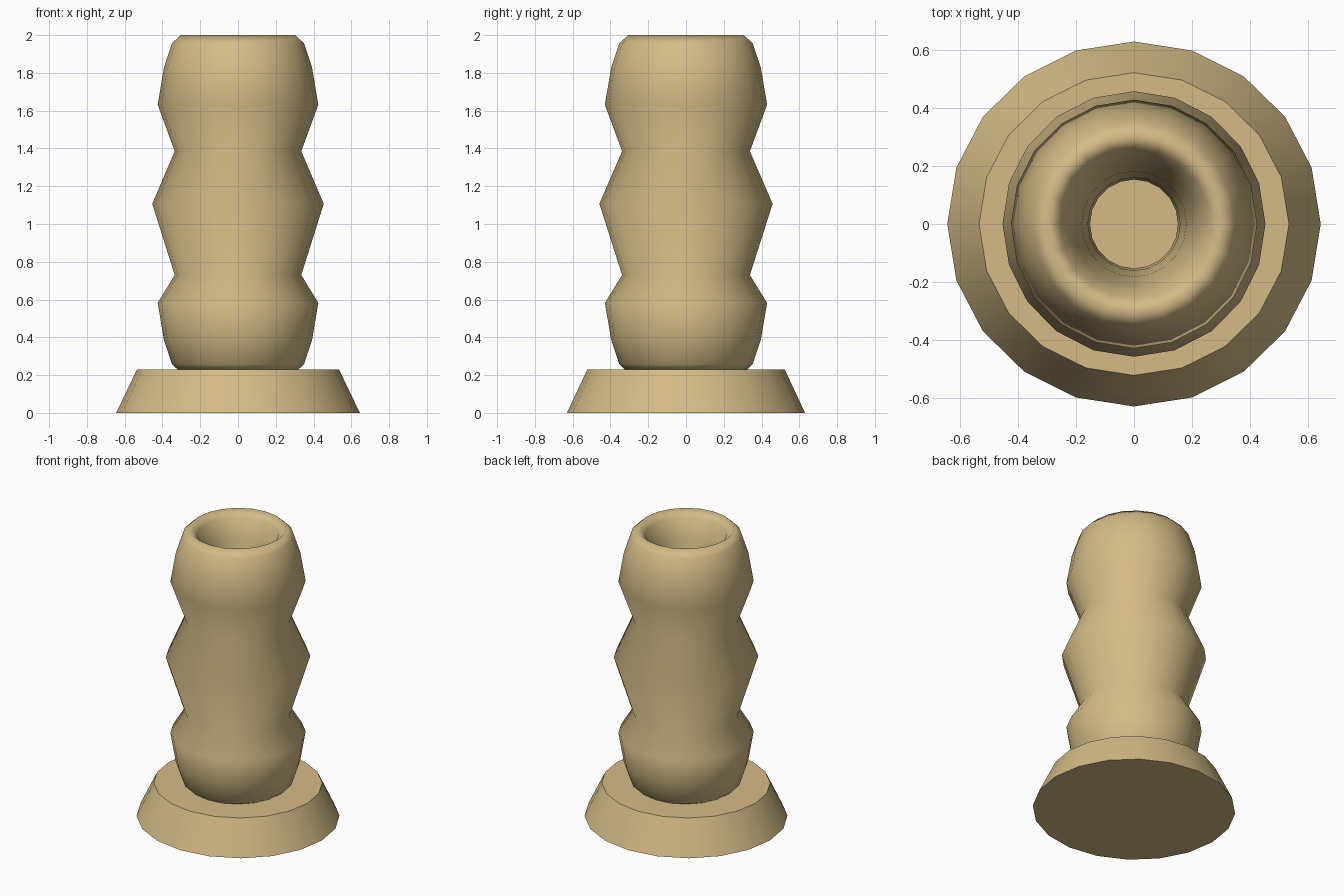
import bpy, bmesh
from math import sin, cos, pi

if "Cube" in bpy.data.objects:
    bpy.data.objects.remove(bpy.data.objects["Cube"])

SIDES = 20
mat = bpy.data.materials.new("tan")
mat.diffuse_color = (0.66, 0.50, 0.24, 1)
mat.use_nodes = True
mat.node_tree.nodes["Principled BSDF"].inputs["Base Color"].default_value = mat.diffuse_color


def lathe(name, profile, y_scale, closed):
    """Spin (radius, z) points round z; closed loops the profile, else caps both ends."""
    bm = bmesh.new()
    rings = [[bm.verts.new((r * cos(2 * pi * i / SIDES),
                            r * sin(2 * pi * i / SIDES) * y_scale, z))
              for i in range(SIDES)] for r, z in profile]
    count = len(rings) if closed else len(rings) - 1
    for k in range(count):
        a, b = rings[k], rings[(k + 1) % len(rings)]
        for i in range(SIDES):
            j = (i + 1) % SIDES
            bm.faces.new((a[i], a[j], b[j], b[i]))
    if not closed:
        bm.faces.new(rings[0][::-1])
        bm.faces.new(rings[-1])
    bmesh.ops.recalc_face_normals(bm, faces=bm.faces[:])
    mesh = bpy.data.meshes.new(name)
    bm.to_mesh(mesh)
    bm.free()
    mesh.materials.append(mat)
    obj = bpy.data.objects.new(name, mesh)
    bpy.context.collection.objects.link(obj)
    return obj


# Flared base, sharp rim with smooth sides
base = lathe("base", [(0.645, 0), (0.535, 0.23)], 0.977, False)
bpy.context.view_layer.objects.active = base
base.select_set(True)
bpy.ops.object.shade_smooth_by_angle(angle=pi / 6)

# Hollow body: tall stretched ring section with two pinched waists
section = [[0.303 + 0.151 * cos(2 * pi * k / 20),
            1.107 + 0.893 * sin(2 * pi * k / 20)] for k in range(20)]
section[1] = [0.335, 1.385]
section[-1] = [0.335, 0.73]
body = lathe("body", section, 1.01, True)
for p in body.data.polygons:
    p.use_smooth = True
